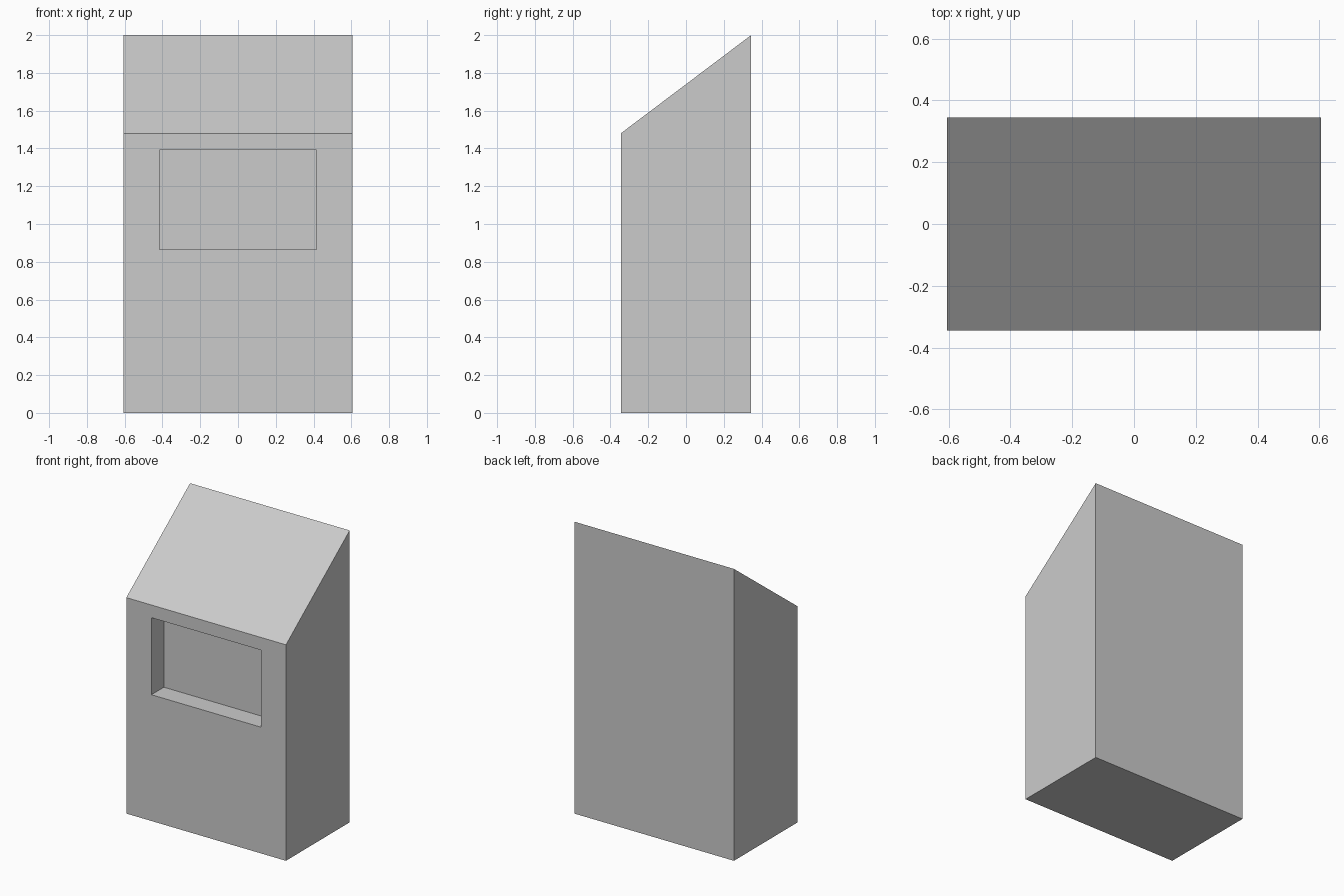
import bpy, bmesh

if "Cube" in bpy.data.objects:
    bpy.data.objects.remove(bpy.data.objects["Cube"])

HALF_W, HALF_D = 0.605, 0.345
FRONT_H, BACK_H = 1.48, 2.0
WIN_X, WIN_LOW, WIN_HIGH, WIN_DEPTH = 0.415, 0.865, 1.393, 0.135

bm = bmesh.new()

# Side profile with sloped top, extruded across the width
profile = [(-HALF_D, 0), (HALF_D, 0), (HALF_D, BACK_H), (-HALF_D, FRONT_H)]
side = bm.faces.new([bm.verts.new((-HALF_W, y, z)) for y, z in profile])
ext = bmesh.ops.extrude_face_region(bm, geom=[side])
new_verts = [g for g in ext["geom"] if isinstance(g, bmesh.types.BMVert)]
bmesh.ops.translate(bm, verts=new_verts, vec=(2 * HALF_W, 0, 0))
bmesh.ops.recalc_face_normals(bm, faces=bm.faces)

# Window outline inset into the front face
front = min(bm.faces, key=lambda f: f.calc_center_median().y)
bmesh.ops.inset_individual(bm, faces=[front], thickness=0.1)
mid_z = FRONT_H / 2
for v in front.verts:
    v.co.x = WIN_X if v.co.x > 0 else -WIN_X
    v.co.z = WIN_HIGH if v.co.z > mid_z else WIN_LOW

# Window recess pushed straight back
pocket = bmesh.ops.extrude_discrete_faces(bm, faces=[front])["faces"][0]
bmesh.ops.translate(bm, verts=pocket.verts, vec=(0, WIN_DEPTH, 0))
bmesh.ops.recalc_face_normals(bm, faces=bm.faces)

mesh = bpy.data.meshes.new("cabinet_body")
bm.to_mesh(mesh)
bm.free()
body = bpy.data.objects.new("cabinet_body", mesh)
bpy.context.collection.objects.link(body)
